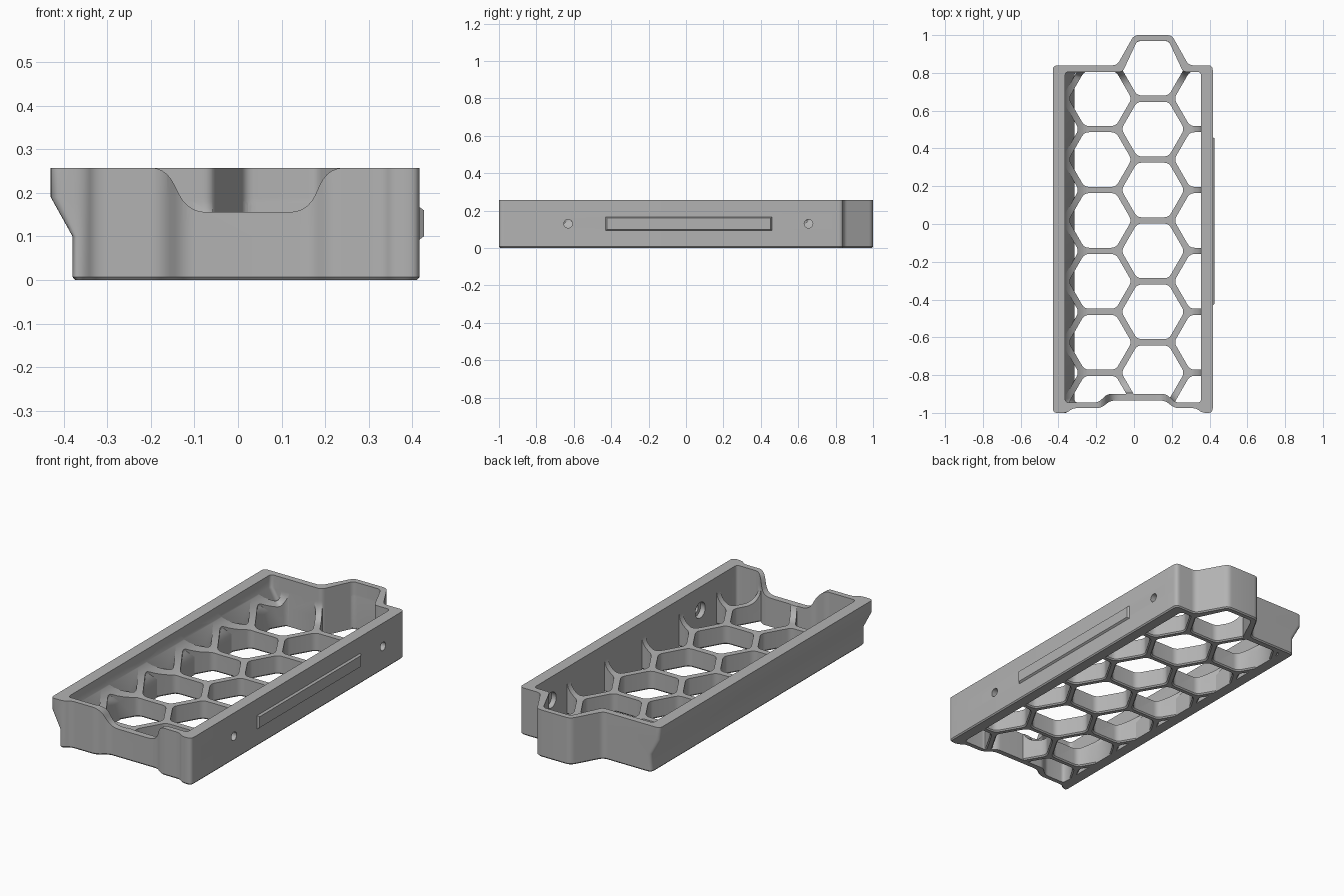
import bpy, bmesh, math
from mathutils import Vector

if "Cube" in bpy.data.objects:
    bpy.data.objects.remove(bpy.data.objects["Cube"])

grey = bpy.data.materials.new("warm_grey")
grey.diffuse_color = (0.45, 0.45, 0.45, 1)
grey.use_nodes = True
grey.node_tree.nodes["Principled BSDF"].inputs["Base Color"].default_value = grey.diffuse_color

TOP, FLOOR = 0.257, 0.10
SHIFT = 0.05                      # how far the left wall steps in below its overhang


def inset(pts, d):
    """Mitred inward offset of a counter-clockwise outline."""
    out, n = [], len(pts)
    for i in range(n):
        p = Vector(pts[i])
        a = (p - Vector(pts[i - 1])).normalized()
        b = (Vector(pts[(i + 1) % n]) - p).normalized()
        na, nb = Vector((-a.y, a.x)), Vector((-b.y, b.x))
        out.append(p + (na + nb) * (d / (1 + na.dot(nb))))
    return out


def rounded(pts, cut, seg=5):
    """Replace every corner with a short curve."""
    out, n = [], len(pts)
    for i in range(n):
        p, q, r = Vector(pts[i]), Vector(pts[i - 1]), Vector(pts[(i + 1) % n])
        a = p + (q - p).normalized() * min(cut, 0.45 * (q - p).length)
        b = p + (r - p).normalized() * min(cut, 0.45 * (r - p).length)
        for k in range(seg + 1):
            t = k / seg
            out.append(a * (1 - t) ** 2 + p * 2 * t * (1 - t) + b * t * t)
    return out


def loft(bm, rings):
    """Closed solid through a stack of rings of 3D points."""
    loops = [[bm.verts.new(p) for p in ring] for ring in rings]
    for lo, hi in zip(loops, loops[1:]):
        for i in range(len(lo)):
            j = (i + 1) % len(lo)
            bm.faces.new((lo[i], lo[j], hi[j], hi[i]))
    bm.faces.new(loops[0][::-1])
    bm.faces.new(loops[-1])


def finish(name, bm, helper=False):
    bmesh.ops.recalc_face_normals(bm, faces=bm.faces)
    me = bpy.data.meshes.new(name)
    bm.to_mesh(me)
    bm.free()
    me.materials.append(grey)
    ob = bpy.data.objects.new(name, me)
    bpy.context.collection.objects.link(ob)
    ob.hide_render = helper
    ob.hide_viewport = helper
    return ob


def level(outline, z, d, cut):
    """Outline at height z, with the left side leaning in below the overhang."""
    s = SHIFT * min(1, max(0, (0.19 - z) / 0.09))
    pts = inset(outline, d)
    for p, o in zip(pts, outline):
        if o[0] < -0.36:
            p.x += s
    return [(p.x, p.y, z) for p in rounded(pts, cut)]


def boolean(ob, cutter, op="DIFFERENCE"):
    m = ob.modifiers.new(cutter.name, "BOOLEAN")
    m.operation, m.object, m.solver = op, cutter, "EXACT"


# Plan outlines, counter-clockwise
outer = [(-0.43, -1), (-0.355, -1), (-0.325, -0.975), (-0.175, -0.975),
         (-0.125, -0.935), (0.165, -0.935), (0.215, -0.975), (0.33, -0.975),
         (0.36, -1), (0.417, -1), (0.417, 0.84), (0.29, 0.84), (0.2, 1.0),
         (0.0, 1.0), (-0.09, 0.84), (-0.43, 0.84)]
inner = [(-0.365, -0.945), (-0.19, -0.945), (-0.14, -0.90), (0.17, -0.90),
         (0.22, -0.945), (0.355, -0.945), (0.355, 0.805), (0.26, 0.805),
         (0.183, 0.97), (0.017, 0.97), (-0.06, 0.805), (-0.365, 0.805)]

# Tray shell
bm = bmesh.new()
loft(bm, [level(outer, z, d, 0.025) for z, d in
          ((0, 0.006), (0.007, 0), (0.10, 0), (0.19, 0), (TOP, 0))])
tray = finish("tray", bm)

# Cavity with a curved fillet down to the floor
R = 0.08
bm = bmesh.new()
rings = []
for k in range(9):
    t = k / 8 * math.pi / 2
    rings.append(level(inner, FLOOR + R * (1 - math.cos(t)), R * (1 - math.sin(t)), 0.02))
rings += [level(inner, z, 0, 0.02) for z in (0.19, 0.3)]
loft(bm, rings)
cavity = finish("cavity_cutter", bm, True)

# Wall limit that the honeycomb cells may not pass
bm = bmesh.new()
loft(bm, [level(inner, z, 0, 0.02) for z in (-0.1, 0.10, 0.19, 0.28)])
limit = finish("cell_limit", bm, True)

# Honeycomb cells, in four staggered columns
PITCH = 0.3225
bm = bmesh.new()
for col in range(4):
    cx = 0.10 + (col - 2) * PITCH * math.sqrt(3) / 2
    for row in range(6):
        cy = 0.825 - row * PITCH - (PITCH / 2 if col % 2 else 0)
        rings = []
        for z, r in ((-0.05, 0.174), (0, 0.174), (0.007, 0.167), (0.27, 0.167)):
            hexa = [(cx + r * math.cos(i * math.pi / 3), cy + r * math.sin(i * math.pi / 3))
                    for i in range(6)]
            rings.append([(p.x, p.y, z) for p in rounded(hexa, 0.025)])
        loft(bm, rings)
cells = finish("cell_cutter", bm, True)
boolean(cells, limit, "INTERSECT")

# Rounded notch in the front wall
prof = [(-0.24, 0.35), (-0.24, TOP), (-0.165, TOP), (-0.115, 0.155),
        (0.16, 0.155), (0.205, TOP), (0.29, TOP), (0.29, 0.35)]
bm = bmesh.new()
loft(bm, [[(p.x, y, p.y + 0.0005) for p in rounded(prof, 0.045)] for y in (-1.1, -0.84)])
notch = finish("notch_cutter", bm, True)

# Screw holes with inner counterbores in the right wall
bm = bmesh.new()
for y in (-0.63, 0.655):
    def ring(x, r):
        return [(x, y + r * math.cos(a * math.pi / 12), 0.13 + r * math.sin(a * math.pi / 12))
                for a in range(24)]
    loft(bm, [ring(x, r) for x, r in
              ((0.32, 0.043), (0.383, 0.043), (0.384, 0.023), (0.5, 0.023))])
holes = finish("hole_cutter", bm, True)

for c in (cavity, cells, notch, holes):
    boolean(tray, c)

# Raised rail on the right side
bm = bmesh.new()
loft(bm, [[(x, -0.43 + e, 0.093 + e), (x, 0.46 - e, 0.093 + e),
           (x, 0.46 - e, 0.167 - e), (x, -0.43 + e, 0.167 - e)]
          for x, e in ((0.412, 0), (0.417, 0), (0.427, 0.007))])
finish("side_rail", bm)

# Bake the cuts, then shade
dg = bpy.context.evaluated_depsgraph_get()
baked = bpy.data.meshes.new_from_object(tray.evaluated_get(dg))
tray.modifiers.clear()
tray.data = baked
for c in (cavity, limit, cells, notch, holes):
    bpy.data.objects.remove(c)
bpy.context.view_layer.objects.active = tray
tray.select_set(True)
bpy.ops.object.shade_smooth_by_angle(angle=math.radians(30))
